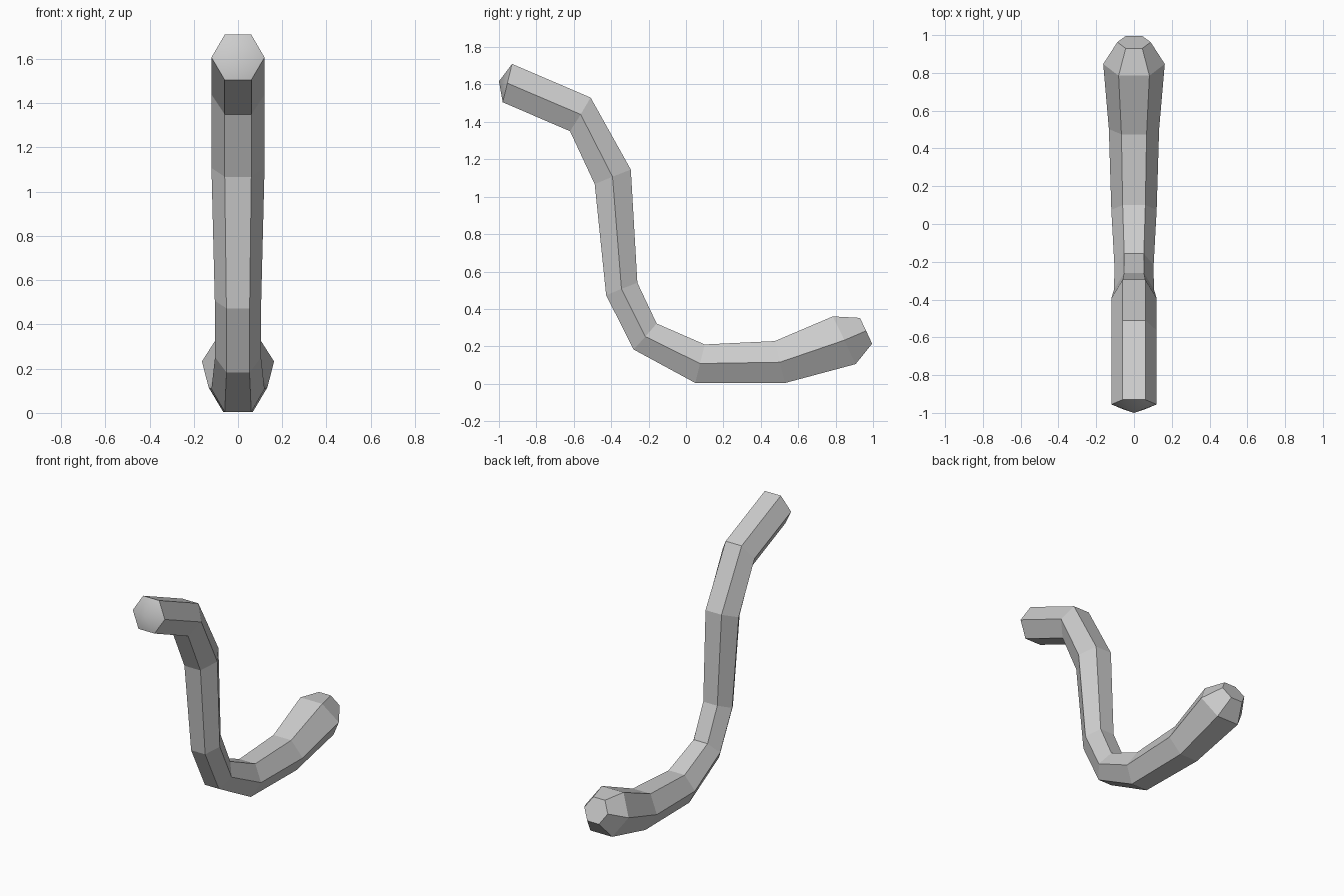
import bpy, bmesh

cube = bpy.data.objects.get("Cube")
if cube:
    bpy.data.objects.remove(cube, do_unlink=True)

# Material
grey = bpy.data.materials.new("plain_grey")
grey.use_nodes = True
colour = (0.6, 0.6, 0.6, 1)
grey.diffuse_color = colour
grey.node_tree.nodes["Principled BSDF"].inputs["Base Color"].default_value = colour

# Hexagonal sections: inner edge (y, z), middle (y, z), outer edge (y, z), half width
SECTIONS = [
    ((-0.93, 1.71), (-0.955, 1.607), (-0.98, 1.505), 0.12),
    ((-0.51, 1.53), (-0.563, 1.44), (-0.62, 1.35), 0.12),
    ((-0.295, 1.145), (-0.393, 1.107), (-0.488, 1.067), 0.12),
    ((-0.26, 0.54), (-0.345, 0.507), (-0.427, 0.473), 0.105),
    ((-0.157, 0.322), (-0.217, 0.252), (-0.28, 0.183), 0.104),
    ((0.10, 0.21), (0.075, 0.108), (0.05, 0.004), 0.12),
    ((0.475, 0.228), (0.502, 0.115), (0.53, 0.004), 0.133),
    ((0.785, 0.36), (0.847, 0.233), (0.907, 0.105), 0.163),
    ((0.93, 0.352), (0.963, 0.283), (0.995, 0.214), 0.088),
]


def ring(bm, inner, middle, outer, w):
    """One six-sided section, mirrored in x."""
    points = [(w / 2, inner), (w, middle), (w / 2, outer),
              (-w / 2, outer), (-w, middle), (-w / 2, inner)]
    return [bm.verts.new((x, y, z)) for x, (y, z) in points]


bm = bmesh.new()
rings = [ring(bm, *s) for s in SECTIONS]

# Bent hexagonal bar
for a, b in zip(rings, rings[1:]):
    for i in range(6):
        j = (i + 1) % 6
        bm.faces.new((a[i], a[j], b[j], b[i]))

# Flat end at the tip
bm.faces.new(rings[-1])

# Shallow, smooth domed cap at the upper end
apex = bm.verts.new((0, -1.0, 1.617))
for i in range(6):
    a, b = rings[0][i], rings[0][(i + 1) % 6]
    bm.faces.new((a, b, apex)).smooth = True
    bm.edges.get((a, b)).smooth = False

bmesh.ops.recalc_face_normals(bm, faces=bm.faces)
mesh = bpy.data.meshes.new("bent_bar")
bm.to_mesh(mesh)
bm.free()
mesh.materials.append(grey)
bpy.context.collection.objects.link(bpy.data.objects.new("bent_bar", mesh))
